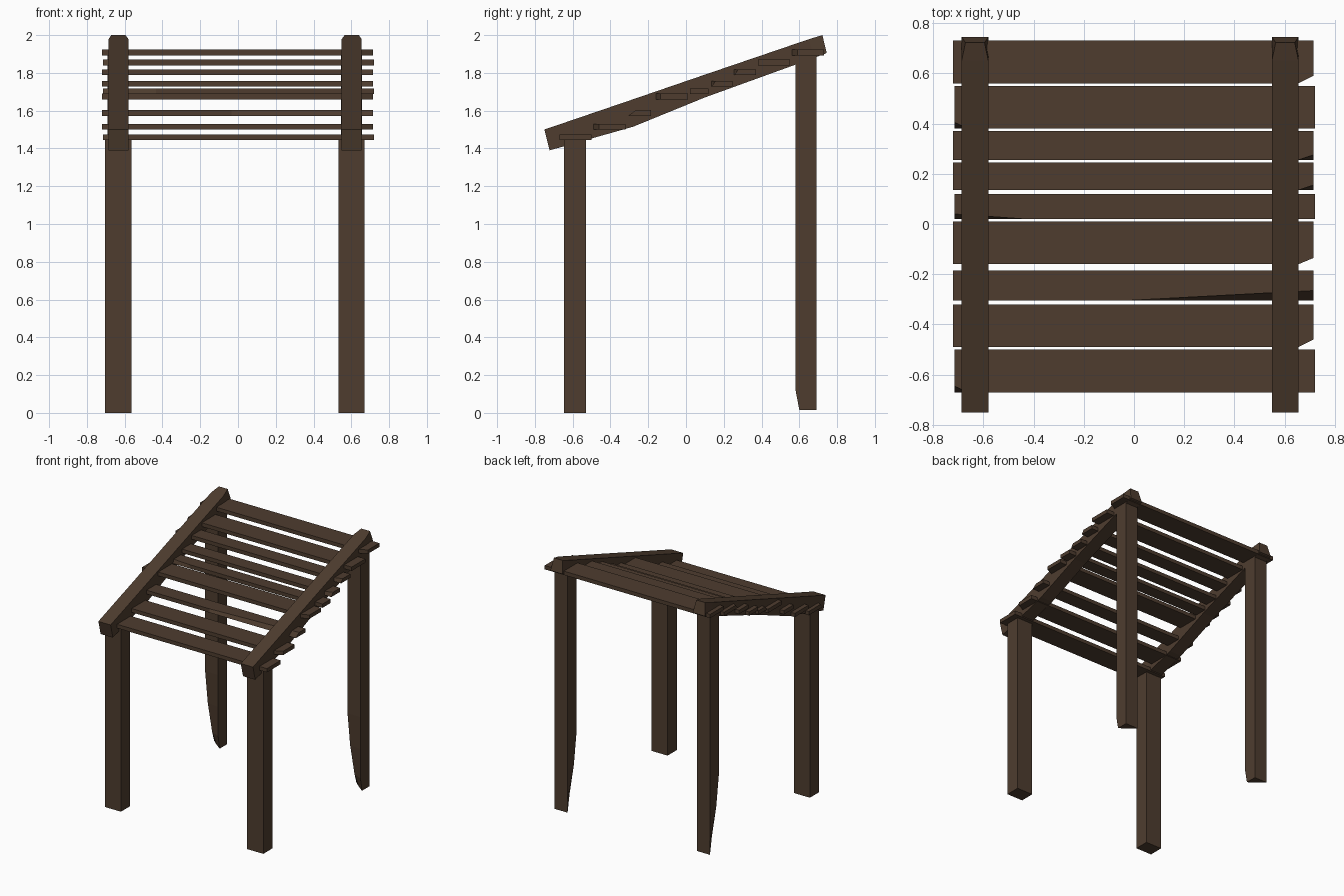
import bpy
import bmesh

default = bpy.data.objects.get("Cube")
if default:
    bpy.data.objects.remove(default, do_unlink=True)

wood = bpy.data.materials.new("dark brown wood")
wood.use_nodes = True
colour = (0.077, 0.046, 0.028, 1)
wood.diffuse_color = colour
wood.node_tree.nodes["Principled BSDF"].inputs["Base Color"].default_value = colour


def loft(name, rings):
    """Solid through matching rings of points, capped at both ends."""
    bm = bmesh.new()
    loops = [[bm.verts.new(p) for p in ring] for ring in rings]
    n = len(loops[0])
    for a, b in zip(loops, loops[1:]):
        for i in range(n):
            j = (i + 1) % n
            bm.faces.new((a[i], a[j], b[j], b[i]))
    bm.faces.new(loops[0])
    bm.faces.new(loops[-1])
    bmesh.ops.recalc_face_normals(bm, faces=bm.faces)
    mesh = bpy.data.meshes.new(name)
    bm.to_mesh(mesh)
    bm.free()
    mesh.materials.append(wood)
    obj = bpy.data.objects.new(name, mesh)
    bpy.context.collection.objects.link(obj)
    return obj


def post_ring(x0, x1, y0, y1, z, cut=0.0):
    """Rectangle whose inner corner is pulled toward the far corner."""
    return [(x0 + cut * (x1 - x0), y0 + cut * (y1 - y0), z),
            (x1, y0, z), (x1, y1, z), (x0, y1, z)]


for side, x in (("right", -0.634), ("left", 0.601)):
    # Straight front posts
    fx = (x - 0.07, x + 0.07, -0.645, -0.53)
    loft("front_post_" + side, [post_ring(*fx, 0), post_ring(*fx, 1.46)])

    # Back posts with one corner worn away at the foot
    bx = (x - 0.057, x + 0.055, 0.58, 0.69)
    loft("back_post_" + side, [
        post_ring(bx[0], bx[1], 0.60, bx[3], 0.015, 0.48),
        post_ring(*bx, 0.12, 0.32),
        post_ring(*bx, 0.35, 0.12),
        post_ring(*bx, 0.6),
        post_ring(*bx, 1.9)])

    # Sloping rafters: each ring is (bottom y, bottom z, top y, top z, half top width)
    sections = [(-0.722, 1.39, -0.75, 1.50, 0.053),
                (-0.28, 1.515, -0.31, 1.65, 0.053),
                (0.10, 1.67, 0.06, 1.777, 0.053),
                (0.68, 1.88, 0.65, 1.978, 0.053),
                (0.745, 1.905, 0.722, 2.0, 0.038)]
    cx = x + 0.001
    loft("rafter_" + side, [
        [(cx - 0.053, by, bz), (cx + 0.053, by, bz),
         (cx + w, ty, tz), (cx - w, ty, tz)]
        for by, bz, ty, tz, w in sections])


def slat(name, y0, y1, z, end, length, depth, through):
    """Flat board with a corner trimmed at one end, right through or on top only."""
    rings = []
    for level, trimmed in ((z - 0.015, through), (z + 0.015, True)):
        d = depth if trimmed else 0.0
        outline = [(-0.72 * end, y0), ((0.715 - length) * end, y0),
                   (0.715 * end, y0 + d), (0.715 * end, y1), (-0.72 * end, y1)]
        rings.append([(px, py, level) for px, py in outline])
    loft(name, rings)


# Roof slats from back to front: y range, height, trimmed end, trim length, depth, through
slats = [
    (0.56, 0.73, 1.908, 1, 0.06, 0.03, True),
    (0.38, 0.55, 1.855, -1, 0.05, 0.025, False),
    (0.255, 0.37, 1.803, 1, 0.06, 0.02, False),
    (0.135, 0.245, 1.742, 1, 0.06, 0.02, False),
    (0.02, 0.12, 1.703, -1, 0.28, 0.02, False),
    (-0.16, 0.01, 1.675, 1, 0.06, 0.025, True),
    (-0.305, -0.185, 1.588, 1, 0.75, 0.04, False),
    (-0.49, -0.32, 1.515, 1, 0.06, 0.03, True),
    (-0.67, -0.50, 1.46, -1, 0.05, 0.025, False),
]
for i, spec in enumerate(slats):
    slat("roof_slat_%d" % (i + 1), *spec)
